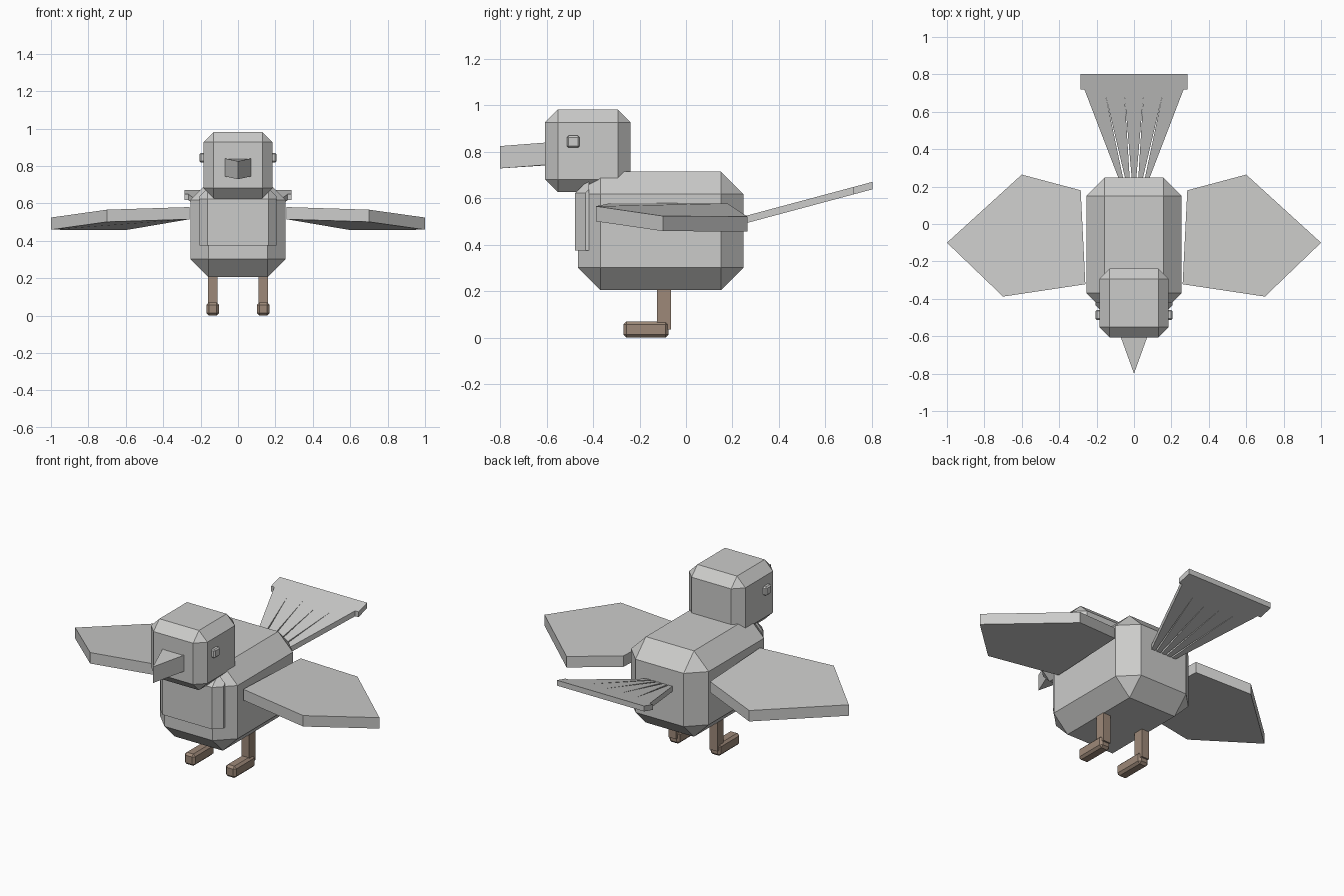
import bpy, bmesh
from mathutils import Vector

if "Cube" in bpy.data.objects:
    bpy.data.objects.remove(bpy.data.objects["Cube"])


def material(name, rgb):
    m = bpy.data.materials.new(name)
    m.diffuse_color = (*rgb, 1)
    m.use_nodes = True
    m.node_tree.nodes["Principled BSDF"].inputs["Base Color"].default_value = m.diffuse_color
    return m


GREY = material("light grey", (0.6, 0.6, 0.59))
BROWN = material("leg brown", (0.34, 0.25, 0.19))


def finish(name, bm, mat):
    bmesh.ops.recalc_face_normals(bm, faces=bm.faces)
    me = bpy.data.meshes.new(name)
    bm.to_mesh(me)
    bm.free()
    me.materials.append(mat)
    ob = bpy.data.objects.new(name, me)
    bpy.context.collection.objects.link(ob)
    return ob


def box_mesh(lo, hi, chamfer=0):
    """Box between two corners with a single-segment chamfer."""
    bm = bmesh.new()
    bmesh.ops.create_cube(bm, size=1)
    lo, hi = Vector(lo), Vector(hi)
    for v in bm.verts:
        v.co = Vector([lo[i] if v.co[i] < 0 else hi[i] for i in range(3)])
    if chamfer:
        bmesh.ops.bevel(bm, geom=bm.edges[:], offset=chamfer, segments=1,
                        affect='EDGES', offset_type='OFFSET')
    return bm


def slab(name, top, bottom, mat=GREY):
    """Closed solid between two matching outlines."""
    bm = bmesh.new()
    a = [bm.verts.new(p) for p in top]
    b = [bm.verts.new(p) for p in bottom]
    n = len(a)
    bm.faces.new(a)
    bm.faces.new(b[::-1])
    for i in range(n):
        bm.faces.new((a[i], b[i], b[(i + 1) % n], a[(i + 1) % n]))
    return finish(name, bm, mat)


# Body and head
finish("body", box_mesh((-.255, -.465, .205), (.255, .248, .715), .097), GREY)
finish("head", box_mesh((-.185, -.607, .627), (.185, -.238, .982), .055), GREY)

# Breast plate: thin shell following the front of the body
bm = box_mesh((-.267, -.477, .193), (.267, .26, .727), .104)
for co, no in (((0, -.418, 0), (0, 1, 0)), ((0, 0, .375), (0, 0, -1)),
               ((.207, 0, 0), (1, 0, 0)), ((-.207, 0, 0), (-1, 0, 0))):
    geom = bm.verts[:] + bm.edges[:] + bm.faces[:]
    cut = bmesh.ops.bisect_plane(bm, geom=geom, plane_co=co, plane_no=no, clear_outer=True)
    edges = [e for e in cut['geom_cut'] if isinstance(e, bmesh.types.BMEdge)]
    if edges:
        bmesh.ops.holes_fill(bm, edges=edges, sides=0)
finish("breast_plate", bm, GREY)

# Beak: wedge closing to a vertical edge
beak = [(-.07, -.607, .84), (0, -.8, .825), (.07, -.607, .84), (.07, -.57, .84), (-.07, -.57, .84)]
slab("beak", beak, [(x, y, z - .096) for x, y, z in beak])

# Wings, root to tip
wing = [(.26, -.322, .58), (.70, -.388, .566), (1, -.1, .524), (.60, .264, .522), (.285, .18, .578)]

for s, side in ((1, "right"), (-1, "left")):
    top = [(s * x, y, z) for x, y, z in wing]
    slab("wing_" + side, top, [(x, y, z - .065) for x, y, z in top])

    # Eye
    xs = sorted((s * .175, s * .206))
    finish("eye_" + side, box_mesh((xs[0], -.513, .818), (xs[1], -.459, .870), .007), GREY)

    # Leg and foot
    x = s * .135
    finish("leg_" + side, box_mesh((x - .025, -.125, .035), (x + .025, -.065, .25)), BROWN)
    finish("foot_" + side, box_mesh((x - .034, -.27, 0), (x + .034, -.075, .07), .013), BROWN)


# Tail: five tapering feathers and an end bar on one slope
def tail_slab(name, outline):
    top = [(x, y, .524 + .268 * (y - .255)) for x, y in outline]
    slab(name, top, [(x, y, z - .032) for x, y, z in top])


for i in range(-2, 3):
    near, far = i * .033, i * .1
    tail_slab("tail_feather_%d" % (i + 3), [
        (near - .011, .23), (near + .011, .23),
        (far + .05, .68), (far * 1.07 + .0535, .725),
        (far * 1.07 - .0535, .725), (far - .05, .68)])
tail_slab("tail_end", [(-.287, .72), (.287, .72), (.287, .803), (-.287, .803)])
